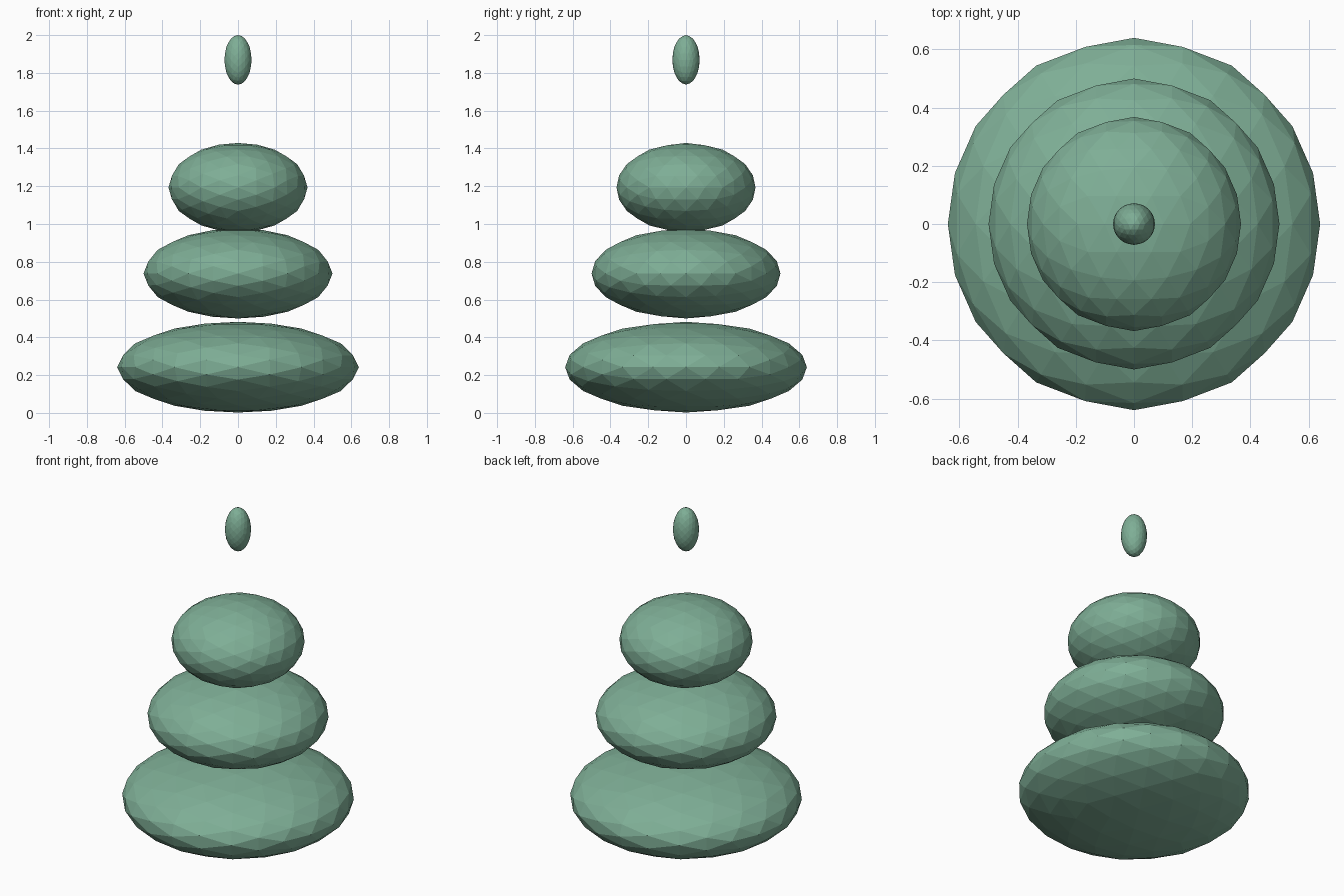
import bpy, bmesh
from mathutils import Vector

cube = bpy.data.objects.get("Cube")
if cube:
    bpy.data.objects.remove(cube, do_unlink=True)

# Single foliage colour
green = bpy.data.materials.new("sage green")
green.use_nodes = True
colour = (0.21, 0.425, 0.305, 1)
green.diffuse_color = colour
green.node_tree.nodes["Principled BSDF"].inputs["Base Color"].default_value = colour


def geodesic_ellipsoid(name, radius, half_height, z):
    """Faceted sphere whose icosahedron edges line up with the axes, then squashed."""
    bm = bmesh.new()
    golden = (1 + 5 ** 0.5) / 2
    for a in (-1, 1):
        for b in (-golden, golden):
            for corner in ((a, 0, b), (0, b, a), (b, a, 0)):
                bm.verts.new(Vector(corner).normalized())
    bmesh.ops.convex_hull(bm, input=bm.verts[:])
    # Split every triangle in four and push the new points onto the sphere
    for _ in range(2):
        bmesh.ops.subdivide_edges(bm, edges=bm.edges[:], cuts=1, use_grid_fill=True)
        for v in bm.verts:
            v.co.normalize()
    bmesh.ops.scale(bm, vec=(radius, radius, half_height), verts=bm.verts[:])
    bmesh.ops.recalc_face_normals(bm, faces=bm.faces[:])
    mesh = bpy.data.meshes.new(name)
    bm.to_mesh(mesh)
    bm.free()
    mesh.materials.append(green)
    obj = bpy.data.objects.new(name, mesh)
    obj.location.z = z
    bpy.context.collection.objects.link(obj)
    return obj


# Three stacked tiers and the floating tip
geodesic_ellipsoid("bottom_tier", 0.64, 0.24, 0.242)
geodesic_ellipsoid("middle_tier", 0.50, 0.238, 0.738)
geodesic_ellipsoid("upper_tier", 0.368, 0.236, 1.193)
geodesic_ellipsoid("floating_tip", 0.072, 0.131, 1.869)
